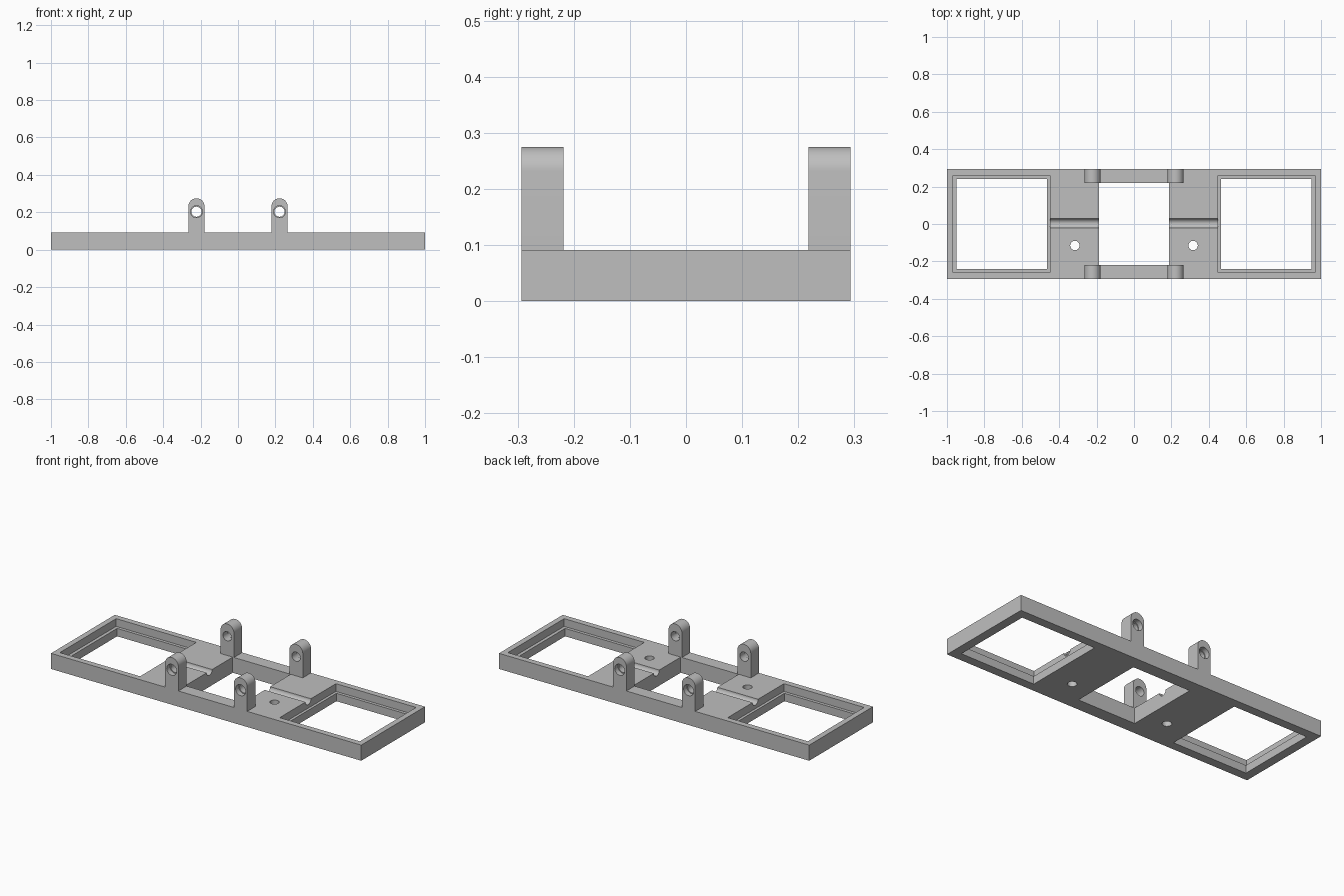
import bpy, bmesh
from math import pi, cos, sin
from mathutils import Matrix

cube = bpy.data.objects.get("Cube")
if cube:
    bpy.data.objects.remove(cube, do_unlink=True)

LENGTH, WIDTH, THICK = 2.0, 0.587, 0.091
BOSS_X, BOSS_R, BOSS_TOP = 0.222, 0.043, 0.275
BOSS_IN, BOSS_OUT = 0.218, WIDTH / 2

grey = bpy.data.materials.new("plain_grey")
grey.use_nodes = True
grey.diffuse_color = (0.52, 0.52, 0.52, 1)
grey.node_tree.nodes["Principled BSDF"].inputs["Base Color"].default_value = (0.52, 0.52, 0.52, 1)


def finish(name, bm):
    bmesh.ops.recalc_face_normals(bm, faces=bm.faces)
    mesh = bpy.data.meshes.new(name)
    bm.to_mesh(mesh)
    bm.free()
    mesh.materials.append(grey)
    obj = bpy.data.objects.new(name, mesh)
    bpy.context.scene.collection.objects.link(obj)
    return obj


def box(name, x, y, z):
    """Box from (low, high) ranges on each axis."""
    bm = bmesh.new()
    size = [b - a for a, b in (x, y, z)]
    mid = [(a + b) / 2 for a, b in (x, y, z)]
    bmesh.ops.create_cube(bm, size=1, matrix=Matrix.Translation(mid) @ Matrix.Diagonal((*size, 1)))
    return finish(name, bm)


def rod(name, centre, radius, depth, axis):
    """Cylinder along the given axis."""
    turn = {"X": Matrix.Rotation(pi / 2, 4, "Y"), "Y": Matrix.Rotation(pi / 2, 4, "X"),
            "Z": Matrix.Identity(4)}[axis]
    bm = bmesh.new()
    bmesh.ops.create_cone(bm, cap_ends=True, segments=48, radius1=radius, radius2=radius,
                          depth=depth, matrix=Matrix.Translation(centre) @ turn)
    return finish(name, bm)


def cut(obj, cutters):
    """Subtract each cutter, then remove it."""
    for cutter in cutters:
        cutter.hide_render = True
        mod = obj.modifiers.new("cut", "BOOLEAN")
        mod.operation, mod.solver, mod.object = "DIFFERENCE", "EXACT", cutter
        with bpy.context.temp_override(object=obj, active_object=obj):
            bpy.ops.object.modifier_apply(modifier=mod.name)
        bpy.data.objects.remove(cutter, do_unlink=True)


def smooth(obj):
    bpy.ops.object.select_all(action="DESELECT")
    obj.select_set(True)
    bpy.context.view_layer.objects.active = obj
    bpy.ops.object.shade_smooth_by_angle(angle=pi / 6)


# Base frame with central opening and cable groove
frame = box("base_frame", (-LENGTH / 2, LENGTH / 2), (-WIDTH / 2, WIDTH / 2), (0, THICK))
cutters = [box("centre_opening", (-0.187, 0.187), (-BOSS_IN, BOSS_IN), (-0.1, 0.2)),
           rod("cable_groove", (0, 0.004, THICK), 0.025, 0.93, "X")]

# Stepped window and screw hole on each side
for side in (-1, 1):
    window = sorted((side * 0.466, side * 0.948))
    recess = sorted((side * 0.45, side * 0.967))
    cutters += [box("window", window, (-0.241, 0.241), (-0.1, 0.2)),
                box("window_recess", recess, (-0.259, 0.259), (0.046, 0.2)),
                rod("screw_hole", (side * 0.316, -0.115, 0), 0.025, 0.5, "Z")]
cut(frame, cutters)
smooth(frame)

# Four round-topped hinge lugs with stepped pin holes
for x_name, sx in (("left", 1), ("right", -1)):
    for y_name, sy in (("front", -1), ("back", 1)):
        cx, arc_z = sx * BOSS_X, BOSS_TOP - BOSS_R
        outline = [(cx - BOSS_R, THICK), (cx + BOSS_R, THICK)]
        outline += [(cx + BOSS_R * cos(i * pi / 24), arc_z + BOSS_R * sin(i * pi / 24))
                    for i in range(25)]
        bm = bmesh.new()
        face = bm.faces.new([bm.verts.new((x, sy * BOSS_IN, z)) for x, z in outline])
        grown = bmesh.ops.extrude_face_region(bm, geom=[face])["geom"]
        bmesh.ops.translate(bm, vec=(0, sy * (BOSS_OUT - BOSS_IN), 0),
                            verts=[v for v in grown if isinstance(v, bmesh.types.BMVert)])
        if not face.is_valid or len(face.link_loops if hasattr(face, "link_loops") else face.edges) == 0:
            bm.faces.new([v for v in bm.verts if abs(v.co.y - sy * BOSS_IN) < 1e-5])
        lug = finish(f"{y_name}_{x_name}_lug", bm)
        cut(lug, [rod("pin_hole", (cx, sy * 0.25, 0.203), 0.027, 0.3, "Y"),
                  rod("pin_counterbore", (cx, sy * (BOSS_OUT + 0.02), 0.203), 0.032, 0.1, "Y")])
        smooth(lug)
